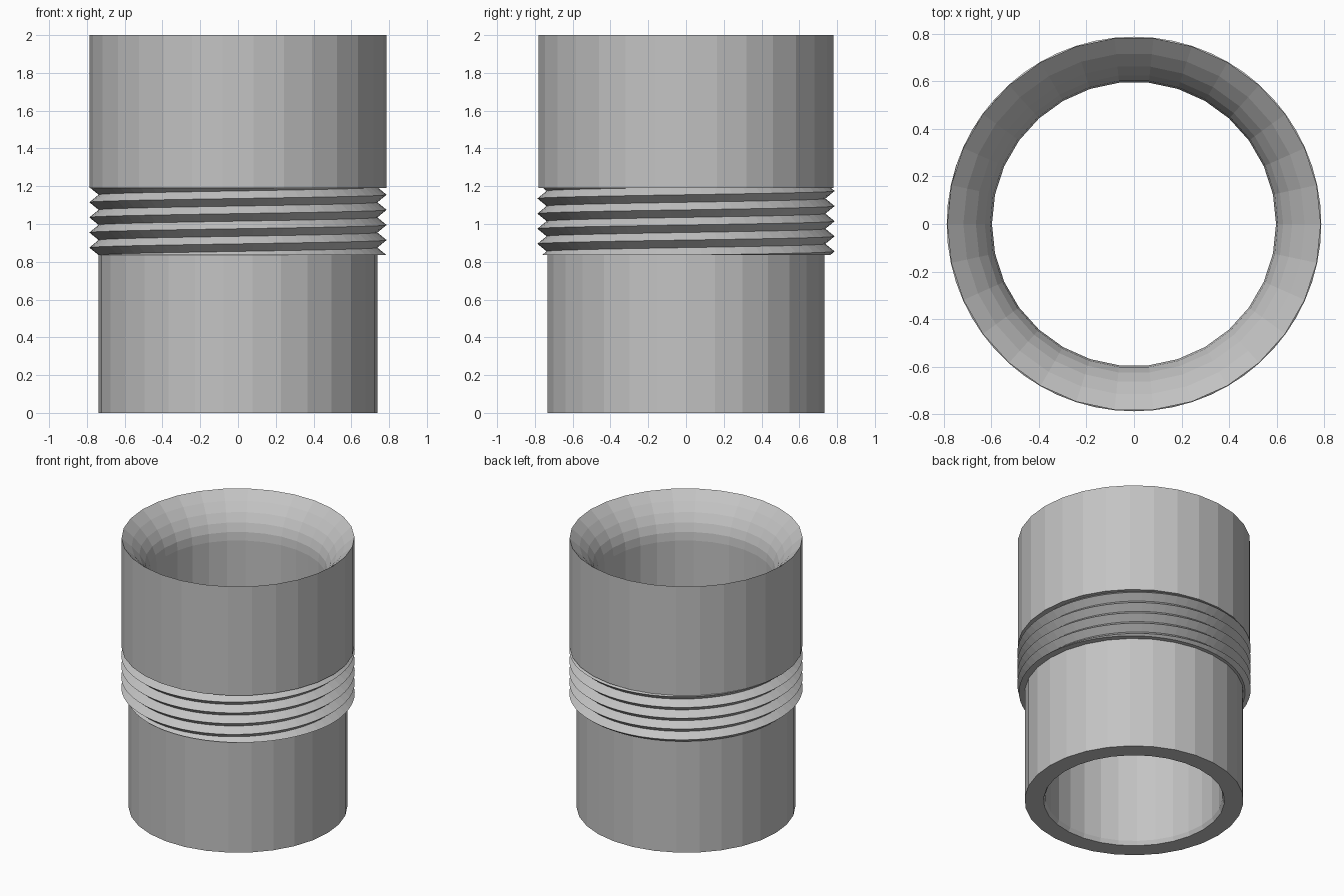
import bpy, bmesh
from math import pi, cos, sin

cube = bpy.data.objects.get("Cube")
if cube:
    bpy.data.objects.remove(cube, do_unlink=True)

SIDES = 30
THREAD_BOTTOM, THREAD_TOP = 0.835, 1.19
ROOT, CREST, PITCH = 0.738, 0.787, 0.08

grey = bpy.data.materials.new("plain grey")
grey.use_nodes = True
colour = (0.55, 0.55, 0.55, 1)
grey.diffuse_color = colour
grey.node_tree.nodes["Principled BSDF"].inputs["Base Color"].default_value = colour


def polar(r, angle, z):
    return (r * cos(angle), r * sin(angle), z)


def finish(bm, name):
    mesh = bpy.data.meshes.new(name)
    bm.to_mesh(mesh)
    bm.free()
    mesh.materials.append(grey)
    obj = bpy.data.objects.new(name, mesh)
    bpy.context.collection.objects.link(obj)
    return obj


# Tube body: a closed profile turned around z, with a flared mouth
def tube_body():
    steps, throat, rim, depth = 5, 0.597, 0.785, 0.3
    flare = [(throat + (rim - throat) * (1 - i / steps) ** 2, 2 - depth * i / steps)
             for i in range(steps + 1)]
    profile = [(0.61, 0), (0.738, 0), (0.738, THREAD_BOTTOM), (0.7, THREAD_BOTTOM),
               (0.7, THREAD_TOP), (rim, THREAD_TOP)] + flare + [(throat, 0.03)]
    bm = bmesh.new()
    rings = [[bm.verts.new(polar(r, 2 * pi * i / SIDES, z)) for r, z in profile]
             for i in range(SIDES)]
    count = len(profile)
    for i in range(SIDES):
        a, b = rings[i], rings[(i + 1) % SIDES]
        for j in range(count):
            k = (j + 1) % count
            bm.faces.new((a[j], b[j], b[k], a[k]))
    bmesh.ops.recalc_face_normals(bm, faces=bm.faces)
    return finish(bm, "tube_body")


# Screw thread: a right-handed helical sheet trimmed flat at both ends
def screw_thread():
    n, turns = 60, 8
    bm = bmesh.new()
    start = THREAD_BOTTOM - 1.5 * PITCH
    roots, crests = [], []
    for i in range(n * turns + 1):
        angle = 2 * pi * i / n
        z = start + PITCH * i / n
        roots.append(bm.verts.new(polar(ROOT, angle, z)))
        crests.append(bm.verts.new(polar(CREST, angle, z + PITCH / 2)))
    for i in range(n * turns):
        bm.faces.new((roots[i], roots[i + 1], crests[i + 1], crests[i]))
        if i + n + 1 < len(roots):
            bm.faces.new((crests[i], crests[i + 1], roots[i + n + 1], roots[i + n]))
    for z, up in ((THREAD_BOTTOM, -1), (THREAD_TOP, 1)):
        cut = bmesh.ops.bisect_plane(
            bm, geom=bm.verts[:] + bm.edges[:] + bm.faces[:], dist=1e-6,
            plane_co=(0, 0, z), plane_no=(0, 0, up), clear_outer=True)
        # flat end shelf, drawn inward from the trimmed edge
        edges = [e for e in cut["geom_cut"] if isinstance(e, bmesh.types.BMEdge)]
        shelf = bmesh.ops.extrude_edge_only(bm, edges=edges)
        for v in shelf["geom"]:
            if isinstance(v, bmesh.types.BMVert):
                s = 0.71 / v.co.xy.length
                v.co.x *= s
                v.co.y *= s
        for f in shelf["geom"]:
            if isinstance(f, bmesh.types.BMFace):
                f.normal_update()
                if f.normal.z * up < 0:
                    f.normal_flip()
    return finish(bm, "screw_thread")


tube_body()
screw_thread()
